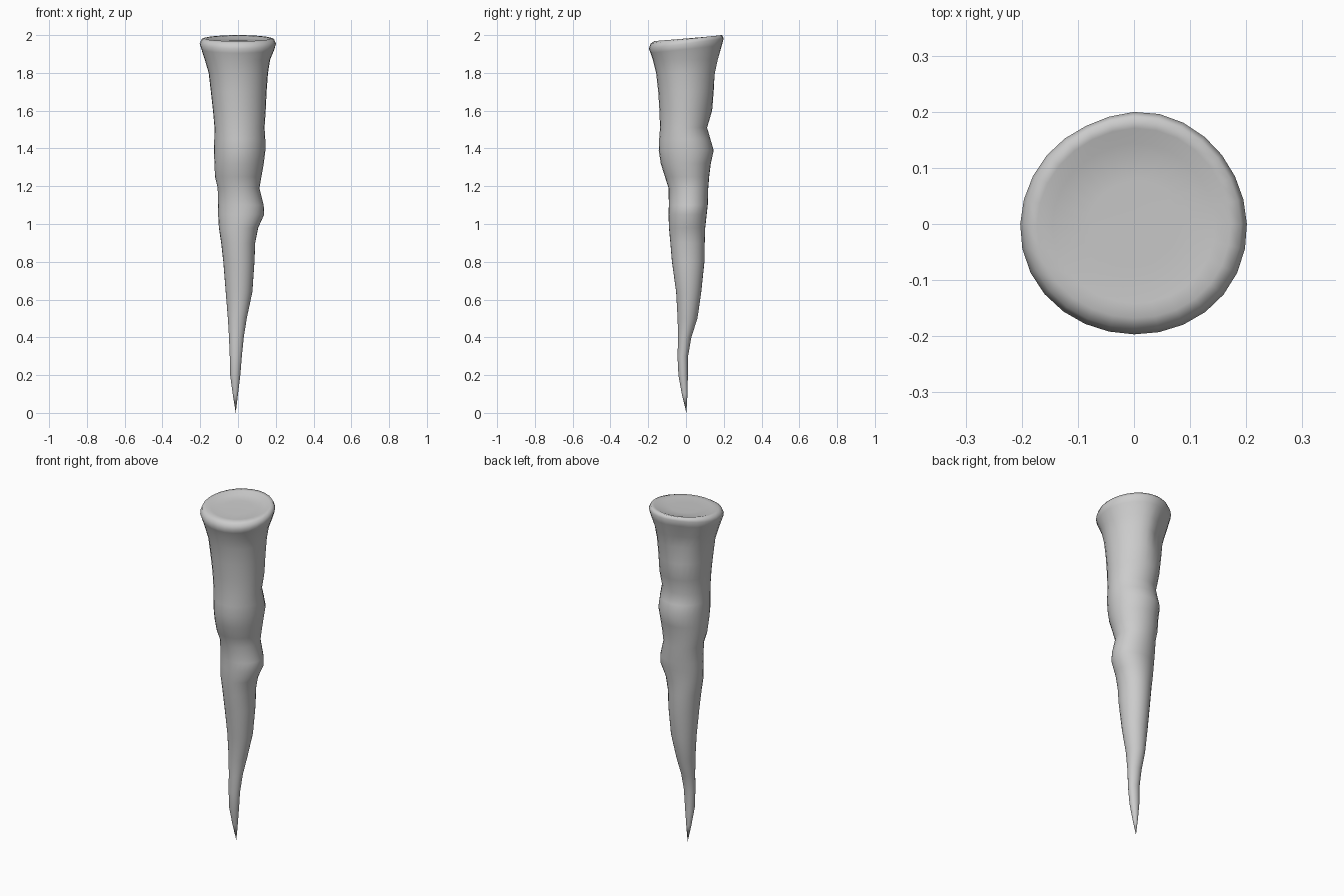
import bpy, bmesh, math

SIDES = 28

# Shaft silhouette: z, xmin, xmax, ymin, ymax
PROFILE = [
    (0.10, -.028, .000, -.022, .008),
    (0.20, -.042, .012, -.040, .010),
    (0.30, -.044, .020, -.045, .011),
    (0.40, -.048, .030, -.042, .028),
    (0.50, -.054, .046, -.045, .060),
    (0.64, -.065, .076, -.053, .080),
    (0.80, -.077, .088, -.075, .097),
    (0.90, -.088, .092, -.083, .099),
    (0.98, -.100, .108, -.090, .102),
    (1.05, -.104, .140, -.092, .110),
    (1.10, -.105, .137, -.090, .116),
    (1.19, -.107, .114, -.091, .119),
    (1.25, -.122, .124, -.110, .124),
    (1.32, -.125, .136, -.132, .133),
    (1.39, -.129, .144, -.143, .148),
    (1.45, -.127, .143, -.141, .130),
    (1.51, -.126, .139, -.137, .112),
    (1.60, -.134, .145, -.141, .138),
    (1.70, -.145, .150, -.148, .147),
    (1.80, -.156, .158, -.160, .157),
    (1.87, -.176, .170, -.178, .172),
]


def dent(angle, z):
    """Groove below the rim at the back left."""
    d = math.atan2(math.sin(angle - 1.95), math.cos(angle - 1.95))
    return 1 - 0.15 * math.exp(-(d / .35) ** 2 - ((z - 1.82) / .1) ** 2)


def ring(bm, z, x0, x1, y0, y1, tilt=0.0):
    verts = []
    for i in range(SIDES):
        a = 2 * math.pi * i / SIDES
        k = dent(a, z) * (1 + .012 * math.sin(3 * a + 5 * z))
        x = (x0 + x1) / 2 + (x1 - x0) / 2 * math.cos(a) * k
        y = (y0 + y1) / 2 + (y1 - y0) / 2 * math.sin(a) * k
        verts.append(bm.verts.new((x, y, z + tilt * math.sin(a))))
    return verts


bm = bmesh.new()
rings = [ring(bm, *row) for row in PROFILE]

# Flared, tilted rim and shallow dished cap: radius, z, tilt
for r, z, tilt in [(.193, 1.925, .02), (.202, 1.955, .027), (.192, 1.978, .022),
                   (.172, 1.982, .014), (.145, 1.975, .008), (.08, 1.972, .004)]:
    rings.append(ring(bm, z, -r, r, -r * .985, r * .985, tilt))

for lo, hi in zip(rings, rings[1:]):
    for i in range(SIDES):
        j = (i + 1) % SIDES
        bm.faces.new((lo[i], lo[j], hi[j], hi[i]))

# Pointed tip and cap centre
tip = bm.verts.new((-.012, .002, 0))
cap = bm.verts.new((0, 0, 1.974))
for i in range(SIDES):
    j = (i + 1) % SIDES
    bm.faces.new((tip, rings[0][j], rings[0][i]))
    bm.faces.new((cap, rings[-1][i], rings[-1][j]))

bmesh.ops.recalc_face_normals(bm, faces=bm.faces)
for f in bm.faces:
    f.smooth = True

mesh = bpy.data.meshes.new("stalactite")
bm.to_mesh(mesh)
bm.free()
bpy.context.collection.objects.link(bpy.data.objects.new("stalactite", mesh))
